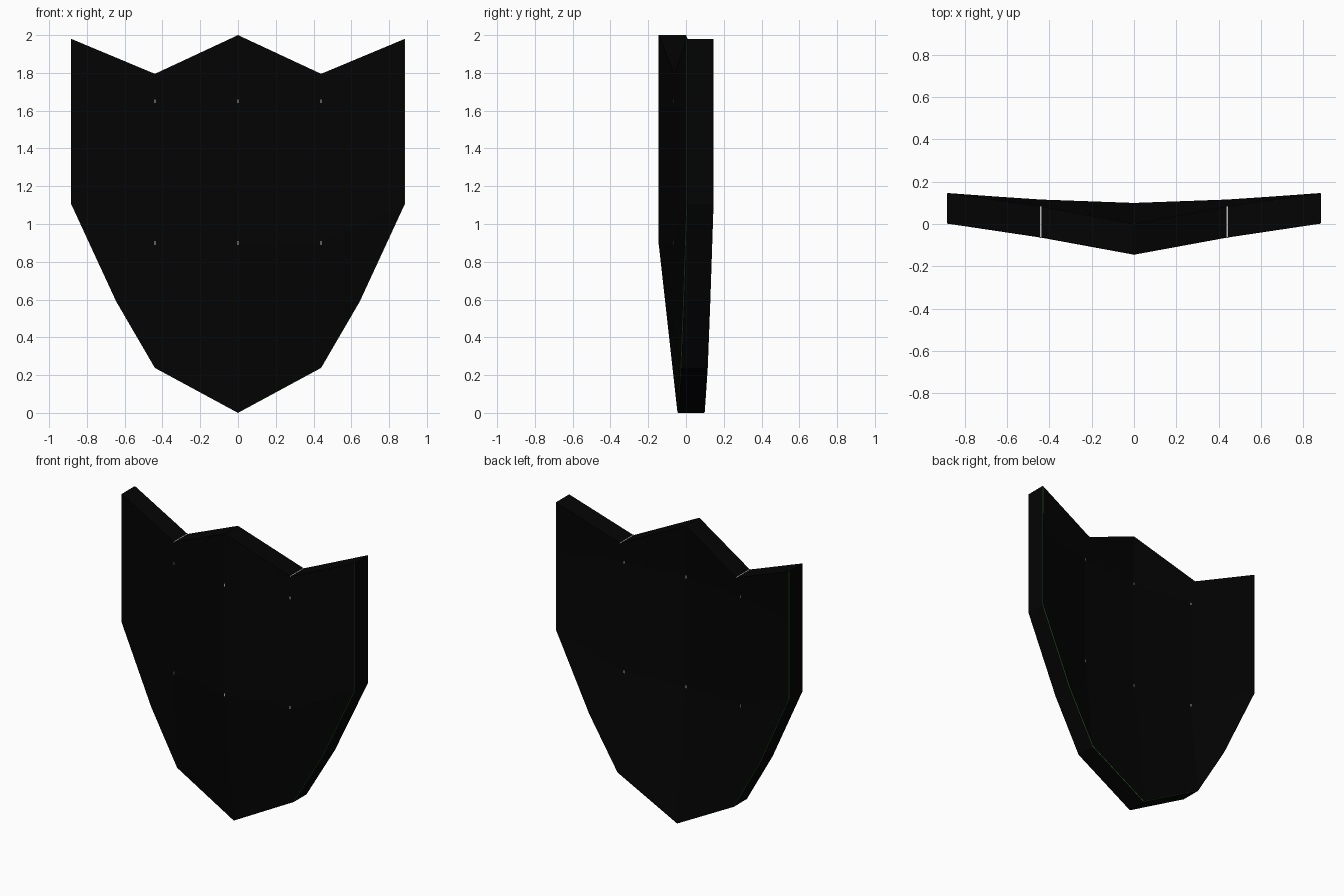
import bpy, bmesh

if "Cube" in bpy.data.objects:
    bpy.data.objects.remove(bpy.data.objects["Cube"])

THICK = 0.145
DIP = 0.041          # the back is hollowed along the inner columns


def material(name, color):
    m = bpy.data.materials.new(name)
    m.diffuse_color = (*color, 1)
    m.use_nodes = True
    m.node_tree.nodes["Principled BSDF"].inputs["Base Color"].default_value = m.diffuse_color
    return m


# right half of the front face: (x, y, z)
P = {
    "top": (0, -0.145, 2.0), "mid_hi": (0, -0.145, 1.65),
    "mid_lo": (0, -0.145, 0.9), "tip": (0, -0.045, 0),
    "notch": (0.44, -0.062, 1.795), "in_hi": (0.44, -0.064, 1.65),
    "in_lo": (0.44, -0.064, 0.9), "low": (0.44, -0.029, 0.238),
    "horn": (0.883, 0.002, 1.98), "out_hi": (0.883, 0.002, 1.65),
    "out_lo": (0.883, 0.002, 1.105), "flank": (0.645, -0.015, 0.59),
}
PANELS = [
    "top notch in_hi mid_hi", "mid_hi in_hi in_lo mid_lo",
    "mid_lo in_lo low tip", "notch horn out_hi in_hi",
    "in_hi out_hi out_lo in_lo", "in_lo out_lo flank", "in_lo flank low",
]

# bent shield plate: mirrored panels, then given thickness
bm = bmesh.new()
for side in (1, -1):
    v = {k: bm.verts.new((x * side, y, z)) for k, (x, y, z) in P.items()}
    for panel in PANELS:
        bm.faces.new([v[k] for k in panel.split()])
bmesh.ops.remove_doubles(bm, verts=bm.verts[:], dist=0.001)
ext = bmesh.ops.extrude_face_region(bm, geom=bm.faces[:], use_keep_orig=True)
for g in ext["geom"]:
    if isinstance(g, bmesh.types.BMVert):
        inner = abs(abs(g.co.x) - 0.44) < 0.01 and 0.8 < g.co.z < 1.7
        g.co.y += THICK - (DIP if inner else 0)
bmesh.ops.recalc_face_normals(bm, faces=bm.faces[:])

# hairline green trim: the right front edge and the back edge, not the top
trim = []
for e in bm.edges:
    wall, face = sorted((f.normal for f in e.link_faces), key=lambda n: abs(n.y))
    if abs(wall.y) < 0.4 and abs(face.y) > 0.7 and wall.z < 0.3:
        if face.y > 0 or wall.x > 0:
            trim.append(e)
bmesh.ops.bevel(bm, geom=trim, offset=0.004, offset_type='OFFSET', segments=1,
                affect='EDGES', profile=0.5, material=1)

mesh = bpy.data.meshes.new("shield_plate")
bm.to_mesh(mesh)
bm.free()
mesh.materials.append(material("black", (0.0011, 0.0011, 0.0011)))
mesh.materials.append(material("green", (0.04, 0.17, 0.04)))
shield = bpy.data.objects.new("shield_plate", mesh)
bpy.context.collection.objects.link(shield)

# tiny pale pins through the panel corners, and a hairline in each notch
pale = material("pale_grey", (0.5, 0.5, 0.5))
for key in ("mid_hi", "mid_lo", "in_hi", "in_lo", "notch"):
    x, y, z = P[key]
    depth = THICK - (DIP if key.startswith("in") else 0)
    for px in {x, -x}:
        bpy.ops.mesh.primitive_cube_add(size=1, location=(px, y + depth / 2, z))
        pin = bpy.context.object
        pin.name = "notch_line" if key == "notch" else "panel_pin"
        pin.scale = (0.006, depth + 0.003, 0.004 if key == "notch" else 0.02)
        pin.data.materials.append(pale)
